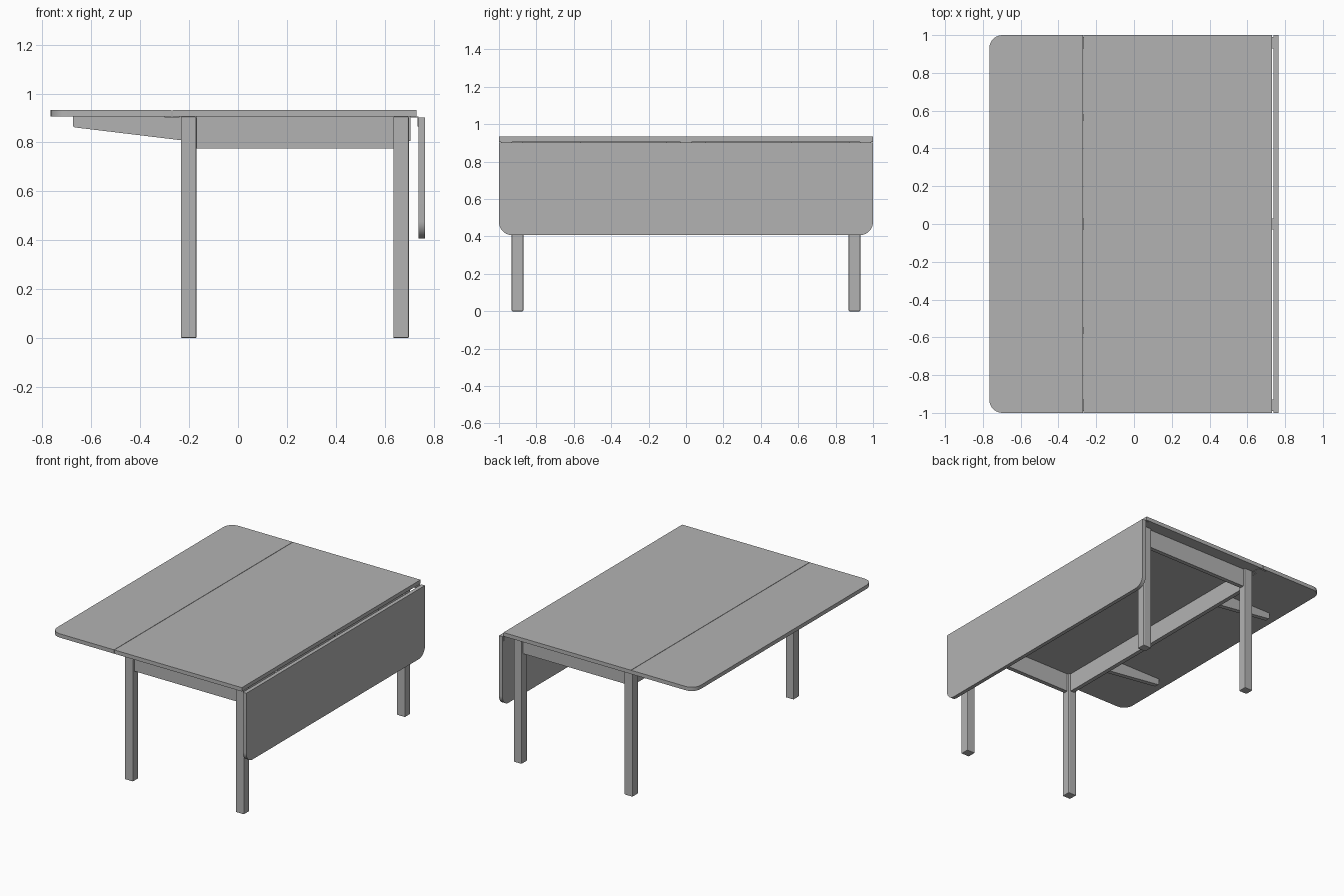
import bpy
import bmesh
from math import sin, cos, pi
from mathutils import Matrix, Vector

cube = bpy.data.objects.get("Cube")
if cube:
    bpy.data.objects.remove(cube)


def make_material(name, value):
    mat = bpy.data.materials.new(name)
    mat.use_nodes = True
    colour = (value, value, value, 1)
    mat.diffuse_color = colour
    mat.node_tree.nodes["Principled BSDF"].inputs["Base Color"].default_value = colour
    return mat


grey = make_material("plain grey", 0.45)


def finish(name, bm, bevel=0):
    bmesh.ops.recalc_face_normals(bm, faces=bm.faces)
    mesh = bpy.data.meshes.new(name)
    bm.to_mesh(mesh)
    bm.free()
    mesh.materials.append(grey)
    obj = bpy.data.objects.new(name, mesh)
    bpy.context.collection.objects.link(obj)
    if bevel:
        mod = obj.modifiers.new("soft edges", "BEVEL")
        mod.width = bevel
        mod.segments = 2
    return obj


def box(name, low, high, bevel=0):
    low, high = Vector(low), Vector(high)
    bm = bmesh.new()
    bmesh.ops.create_cube(bm, size=1)
    bmesh.ops.scale(bm, vec=high - low, verts=bm.verts)
    bmesh.ops.translate(bm, vec=(low + high) / 2, verts=bm.verts)
    return finish(name, bm, bevel)


def slab(name, outline, thickness, matrix):
    """Extrude a flat outline along its local z, then place it."""
    bm = bmesh.new()
    face = bm.faces.new([bm.verts.new((u, v, 0)) for u, v in outline])
    extruded = bmesh.ops.extrude_face_region(bm, geom=[face])["geom"]
    moved = [e for e in extruded if isinstance(e, bmesh.types.BMVert)]
    bmesh.ops.translate(bm, vec=(0, 0, thickness), verts=moved)
    bmesh.ops.transform(bm, matrix=matrix, verts=bm.verts)
    obj = finish(name, bm)
    bpy.ops.object.select_all(action="DESELECT")
    obj.select_set(True)
    bpy.context.view_layer.objects.active = obj
    bpy.ops.object.shade_smooth_by_angle(angle=pi / 6)
    return obj


def axes(u, v, w, origin):
    """Placement whose local axes point along u, v and w."""
    m = Matrix((u, v, w)).transposed().to_4x4()
    m.translation = origin
    return m


X, Y, Z = Vector((1, 0, 0)), Vector((0, 1, 0)), Vector((0, 0, 1))
UNDER, THICK = 0.906, 0.027
SEAM, EDGE = -0.27, 0.73
LEG_X = (-0.202, 0.667)

# Fixed centre of the top
box("fixed_top", (SEAM + 0.002, -1, UNDER), (EDGE, 1, UNDER + THICK))

# Two drop leaves with rounded outer corners, one raised and one hanging
LENGTH, RADIUS, STEPS = 0.495, 0.07, 10
corner = [(LENGTH - RADIUS + RADIUS * sin(a), 1 - RADIUS + RADIUS * cos(a))
          for a in (pi / 2 * i / STEPS for i in range(STEPS + 1))]
half = [(0, 1)] + corner
leaf = half + [(u, -v) for u, v in reversed(half)]
slab("raised_leaf", leaf, THICK, axes(-X, Y, Z, (SEAM - 0.001, 0, UNDER)))
slab("hanging_leaf", leaf, THICK, axes(-Z, Y, X, (0.738, 0, UNDER - 0.004)))

# Four square legs
for x, side_x in zip(LEG_X, ("right", "left")):
    for side, side_y in ((-1, "front"), (1, "back")):
        y = side * 0.901
        box(f"{side_y}_{side_x}_leg", (x - 0.032, y - 0.031, 0),
            (x + 0.032, y + 0.031, UNDER), 0.005)

# Apron rails between the legs
for side, label in ((-1, "front"), (1, "back")):
    y = side * 0.9
    box(f"{label}_rail", (LEG_X[0] + 0.03, y - 0.015, 0.776),
        (LEG_X[1] - 0.03, y + 0.015, UNDER))
for x, label in zip(LEG_X, ("right", "left")):
    box(f"{label}_rail", (x - 0.015, -0.872, 0.776), (x + 0.015, 0.872, UNDER))

# Tapered leaf supports: swung out on one side, folded flat on the other
support = [(0, 0), (0.46, 0), (0.46, -0.038), (0.456, -0.043),
           (0.448, -0.045), (0, -0.099)]
for side, label in ((-1, "front"), (1, "back")):
    y = side * 0.565
    slab(f"{label}_open_support", support, 0.032,
         axes(-X, Z, Y, (-0.215, y - 0.016, UNDER)))
    slab(f"{label}_folded_support", support, 0.024,
         axes(-side * Y, Z, X, (0.681, y, UNDER)))

# Thin hinges joining the leaves to the fixed top
for y in (-0.96, 0, 0.96):
    box("raised_hinge", (SEAM - 0.03, y - 0.03, UNDER - 0.003),
        (SEAM + 0.03, y + 0.03, UNDER))
    box("hanging_hinge_flange", (0.705, y - 0.03, UNDER - 0.003),
        (0.736, y + 0.03, UNDER))
    box("hanging_hinge_flap", (0.734, y - 0.03, UNDER - 0.04),
        (0.738, y + 0.03, UNDER))
